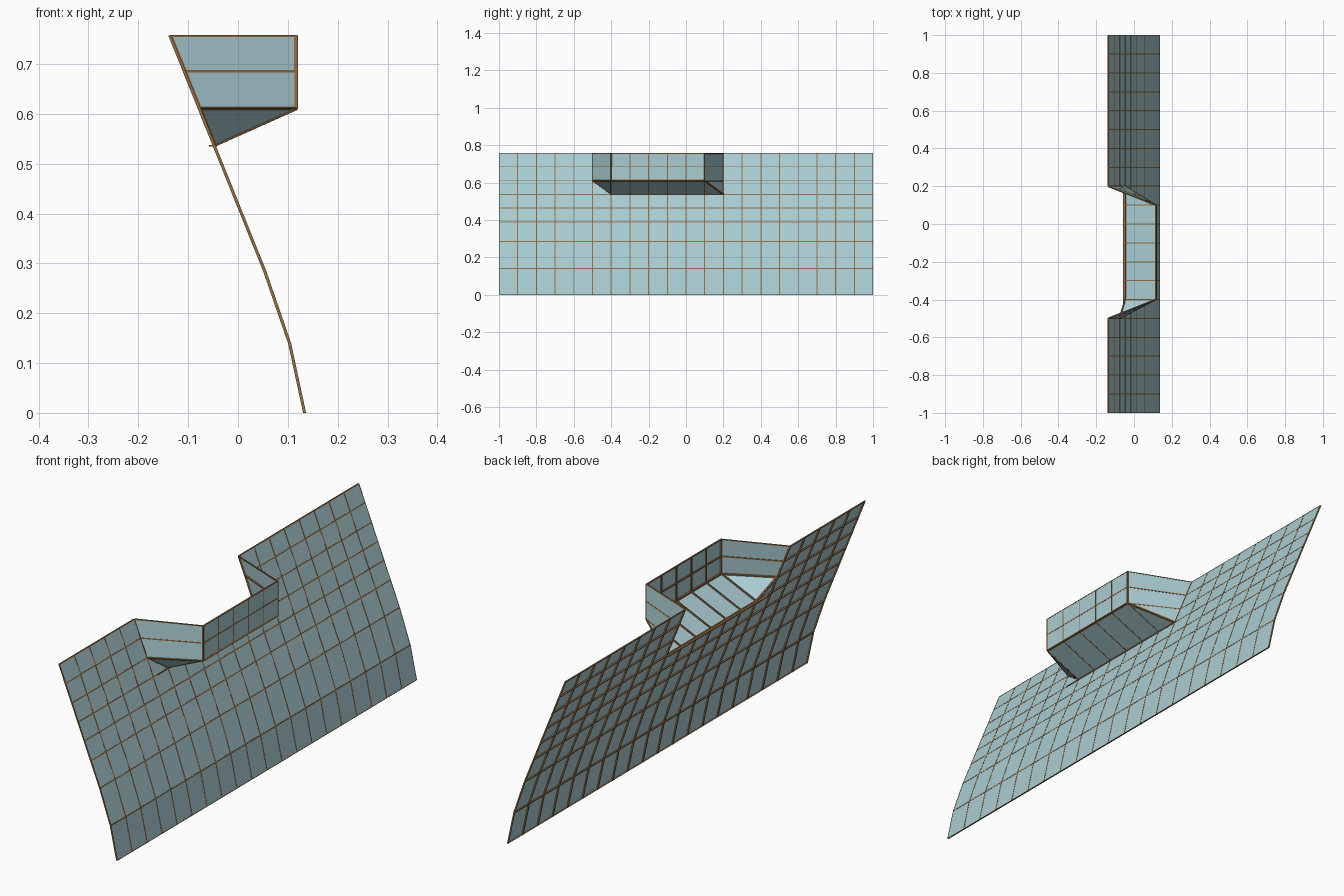
import bpy
from mathutils import Vector

if "Cube" in bpy.data.objects:
    bpy.data.objects.remove(bpy.data.objects["Cube"])

def material(name, rgb):
    m = bpy.data.materials.new(name)
    m.diffuse_color = (*rgb, 1)
    m.use_nodes = True
    m.node_tree.nodes["Principled BSDF"].inputs["Base Color"].default_value = m.diffuse_color
    return m

GLASS = material("pale_blue_glass", (0.40, 0.61, 0.65))
BROWN = material("brown_frame", (0.30, 0.15, 0.05))

def make(name, verts, faces, mat):
    me = bpy.data.meshes.new(name)
    me.from_pydata(verts, [], faces)
    me.materials.append(mat)
    ob = bpy.data.objects.new(name, me)
    bpy.context.collection.objects.link(ob)
    return ob

PROFILE = [(0.136, 0), (0.106, 0.14), (0.056, 0.285), (-0.134, 0.757)]
ROWS = [0, 0.14, 0.285, 0.39, 0.465, 0.537, 0.61, 0.685, 0.757]
OUT = 0.118            # x of the bay's outer wall

def on_panel(y, z):
    for (x0, z0), (x1, z1) in zip(PROFILE, PROFILE[1:]):
        if z <= z1:
            return Vector((x0 + (x1 - x0) * (z - z0) / (z1 - z0), y, z))

def on_bay(y, z):
    return Vector((OUT, y, z))

def panes(name, polys, flip=False, offset=0):
    """One glass sheet from polygons; optionally reversed and pushed inward."""
    verts, faces = [], []
    for p in polys:
        n = (p[1] - p[0]).cross(p[2] - p[0]).normalized()
        p = [v - n * offset for v in p]
        faces.append(list(range(len(verts), len(verts) + len(p))))
        verts += p
        if flip:
            faces[-1].reverse()
    return make(name, verts, faces, GLASS)

def bars(name, polys, width=0.005, proud=0.0006, depth=0.0055):
    """Thin square bars along every distinct edge, mostly on the inner side."""
    verts, faces, done = [], [], set()
    for p in polys:
        n = (p[1] - p[0]).cross(p[2] - p[0]).normalized()
        for a, b in zip(p, p[1:] + p[:1]):
            key = frozenset(tuple(round(c, 3) for c in v) for v in (a, b))
            if key in done:
                continue
            done.add(key)
            s = (b - a).normalized().cross(n) * width / 2
            k = len(verts)
            for e in (a, b):
                verts += [e + s + n * proud, e - s + n * proud,
                          e - s - n * depth, e + s - n * depth]
            for f in ((3, 2, 1, 0), (4, 5, 6, 7), (0, 1, 5, 4),
                      (1, 2, 6, 5), (2, 3, 7, 6), (3, 0, 4, 7)):
                faces.append([k + i for i in reversed(f)])
    ob = make(name, verts, faces, BROWN)
    # keep all the bars inside the overall outline
    for v in ob.data.vertices:
        v.co.y = max(-1, min(1, v.co.y))
        v.co.z = max(0, min(0.758, v.co.z))
    ob.data.update()
    import bmesh
    bm = bmesh.new()
    bm.from_mesh(ob.data)
    bmesh.ops.recalc_face_normals(bm, faces=bm.faces)
    bm.to_mesh(ob.data)
    bm.free()
    return ob

# leaning panel with an opening for the bay
panel = []
for j in range(20):
    y0, y1 = -1 + j * 0.1, -0.9 + j * 0.1
    for r in range(8):
        z0, z1 = ROWS[r], ROWS[r + 1]
        if 5 <= j <= 11 and r >= 5:
            if j == 5 and r == 5:      # half pane beside the slanted corner
                panel.append([on_panel(y0, z0), on_panel(y1, z0), on_panel(y0, z1)])
            continue
        panel.append([on_panel(y0, z0), on_panel(y1, z0), on_panel(y1, z1), on_panel(y0, z1)])
panes("panel_glass", panel)
bars("panel_bars", panel)

# bay outer wall
S, M, T = ROWS[6:9]
L = ROWS[5]
wall = [[on_bay(-0.4 + i * 0.1, a), on_bay(-0.3 + i * 0.1, a),
         on_bay(-0.3 + i * 0.1, b), on_bay(-0.4 + i * 0.1, b)]
        for i in range(5) for a, b in ((S, M), (M, T))]
panes("bay_outer_glass", wall)
bars("bay_outer_bars", wall)

# bay side walls
left = [[on_panel(-0.5, a), on_bay(-0.4, a), on_bay(-0.4, b), on_panel(-0.5, b)]
        for a, b in ((S, M), (M, T))]
right = [[on_bay(0.1, S), on_panel(0.2, L), on_panel(0.2, S)],
         [on_bay(0.1, S), on_panel(0.2, S), on_panel(0.2, M), on_bay(0.1, M)],
         [on_bay(0.1, M), on_panel(0.2, M), on_panel(0.2, T), on_bay(0.1, T)]]
panes("bay_front_side_glass", left)
panes("bay_front_side_inner_glass", left, True, 0.002)
panes("bay_back_side_glass", right)
bars("bay_side_bars", left + right)

# bay sloping floor, with corner triangles at both ends
floor = [[on_panel(-0.4 + i * 0.1, L), on_panel(-0.3 + i * 0.1, L),
          on_bay(-0.3 + i * 0.1, S), on_bay(-0.4 + i * 0.1, S)] for i in range(5)]
floor += [[on_panel(0.1, L), on_panel(0.2, L), on_bay(0.1, S)],
          [on_panel(-0.5, S), on_panel(-0.4, L), on_bay(-0.4, S)]]
panes("bay_floor_glass", floor, True)
bars("bay_floor_bars", floor)

# thin sill at the foot of the opening
sx, sy, sz = (-0.058, -0.042), (-0.47, 0.2), (0.534, 0.538)
make("bay_sill", [(x, y, z) for x in sx for y in sy for z in sz],
     [(0, 1, 3, 2), (4, 6, 7, 5), (0, 4, 5, 1), (2, 3, 7, 6), (0, 2, 6, 4), (1, 5, 7, 3)], BROWN)
